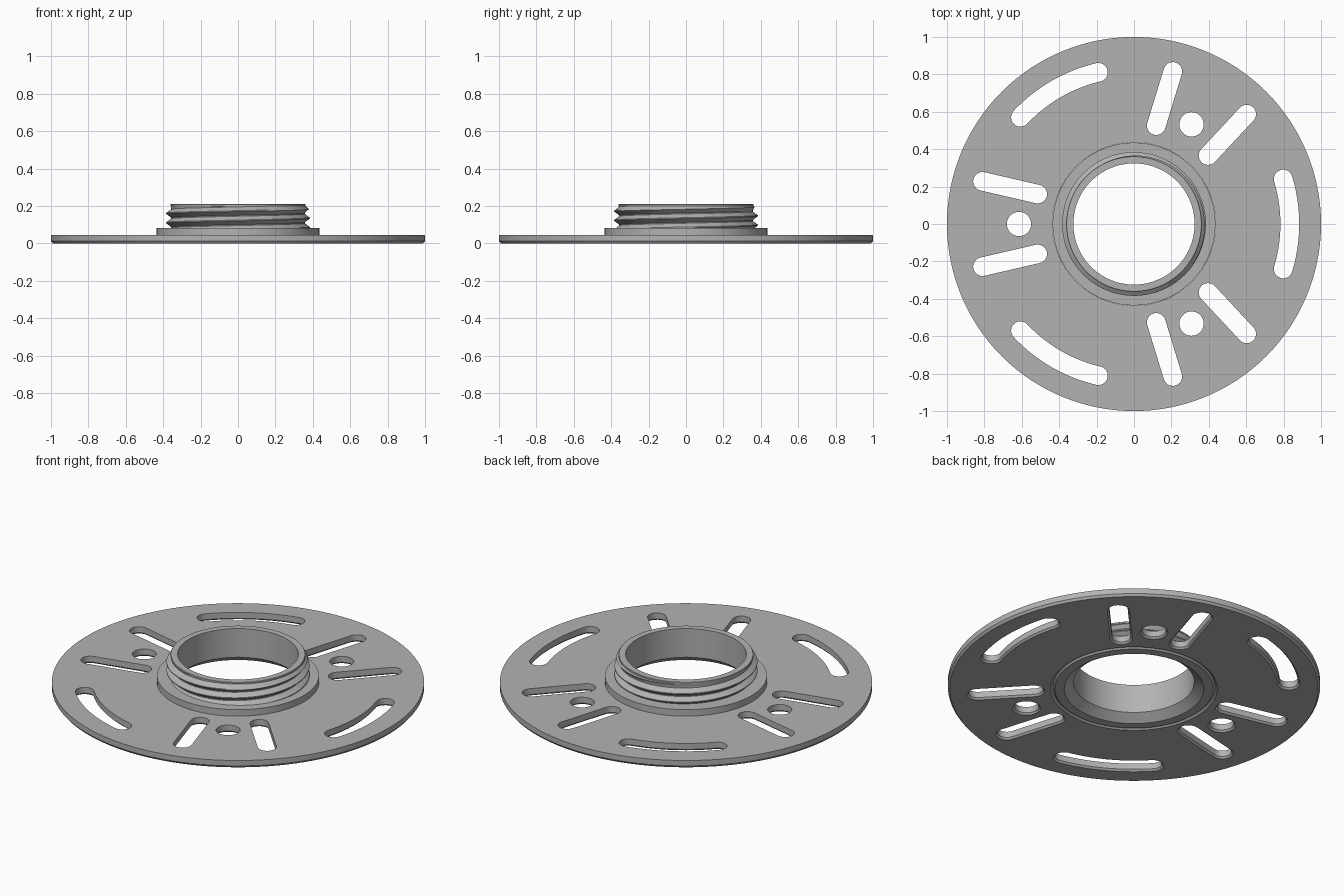
import bpy, bmesh
from math import sin, cos, pi, tau, radians, atan2
from mathutils import Vector

cube = bpy.data.objects.get("Cube")
if cube:
    bpy.data.objects.remove(cube, do_unlink=True)

SEGMENTS = 128
CHAMFER = 0.01

steel = bpy.data.materials.new("grey_steel")
steel.use_nodes = True
GREY = (0.45, 0.45, 0.45, 1)
steel.diffuse_color = GREY
steel.node_tree.nodes["Principled BSDF"].inputs["Base Color"].default_value = GREY


def finish(name, bm):
    mesh = bpy.data.meshes.new(name)
    bm.to_mesh(mesh)
    bm.free()
    mesh.materials.append(steel)
    obj = bpy.data.objects.new(name, mesh)
    bpy.context.collection.objects.link(obj)
    return obj


def smooth(obj):
    bpy.ops.object.select_all(action='DESELECT')
    obj.select_set(True)
    bpy.context.view_layer.objects.active = obj
    bpy.ops.object.shade_smooth_by_angle(angle=radians(25))


def lathe(name, profile):
    """Revolve a closed (radius, height) profile around z."""
    bm = bmesh.new()
    rings = [[bm.verts.new((r * cos(tau * i / SEGMENTS), r * sin(tau * i / SEGMENTS), z))
              for r, z in profile] for i in range(SEGMENTS)]
    for i, ring in enumerate(rings):
        after = rings[(i + 1) % SEGMENTS]
        for j in range(len(profile)):
            k = (j + 1) % len(profile)
            bm.faces.new((ring[j], after[j], after[k], ring[k]))
    bmesh.ops.recalc_face_normals(bm, faces=bm.faces)
    return finish(name, bm)


def outline(path, radius, steps=12):
    """Outline of a rounded slot around a path; one point gives a circle."""
    if len(path) == 1:
        return [path[0] + Vector((cos(a), sin(a))) * radius
                for a in (tau * i / (3 * steps) for i in range(3 * steps))]
    points = []
    for line in (path, path[::-1]):
        for i, p in enumerate(line[:-1]):
            d = line[i + 1] - line[max(i - 1, 0)]
            if i:
                points.append(p + Vector((d.y, -d.x)).normalized() * radius)
        d = line[-1] - line[-2]
        start = atan2(d.y, d.x) - pi / 2
        points += [line[-1] + Vector((cos(start + pi * i / steps), sin(start + pi * i / steps))) * radius
                   for i in range(steps + 1)]
    return points


def add_cutter(bm, path, radius):
    """Prism that flares out below to chamfer the lower edge."""
    levels = [(-CHAMFER, 2 * CHAMFER), (CHAMFER, 0), (0.1, 0)]
    rings = [[bm.verts.new((p.x, p.y, z)) for p in outline(path, radius + grow)]
             for z, grow in levels]
    n = len(rings[0])
    for low, high in zip(rings, rings[1:]):
        for i in range(n):
            k = (i + 1) % n
            bm.faces.new((low[i], low[k], high[k], high[i]))
    bm.faces.new(rings[0][::-1])
    bm.faces.new(rings[-1])


def polar(r, degrees):
    return Vector((r * cos(radians(degrees)), r * sin(radians(degrees))))


# Round plate with chamfered lower edges
plate = lathe("round_plate", [(0.436, CHAMFER), (0.448, 0), (1 - CHAMFER, 0), (1, 0.013),
                              (1, 0.045), (0.436, 0.045)])

# Slots and holes, three times round the plate
bm = bmesh.new()
for turn in (0, 120, 240):
    add_cutter(bm, [polar(0.833, turn - 16.8 + 33.6 * i / 20) for i in range(21)], 0.05)
    add_cutter(bm, [polar(0.615, turn + 60)], 0.065)
    for side in (-1, 1):
        slot = [Vector((0.515, 0.16 * side)), Vector((0.81, 0.228 * side))]
        angle = radians(turn + 60)
        add_cutter(bm, [Vector((p.x * cos(angle) - p.y * sin(angle),
                                p.x * sin(angle) + p.y * cos(angle))) for p in slot], 0.05)
bmesh.ops.recalc_face_normals(bm, faces=bm.faces)
cutter = finish("slot_cutter", bm)
cutter.hide_render = True
cut = plate.modifiers.new("slots", 'BOOLEAN')
cut.operation = 'DIFFERENCE'
cut.solver = 'EXACT'
cut.object = cutter
bpy.context.view_layer.objects.active = plate
bpy.ops.object.modifier_apply(modifier=cut.name)
bpy.data.objects.remove(cutter, do_unlink=True)
smooth(plate)

# Hub: flange, bore with flared mouth, and top rim
BORE, FLANGE, TOP = 0.324, 0.083, 0.21
hub = lathe("flanged_hub", [(0.375, 0), (0.425, 0), (0.435, CHAMFER), (0.435, FLANGE),
                            (0.35, FLANGE), (0.35, 0.2), (0.362, 0.2), (0.362, TOP - 0.002),
                            (0.36, TOP), (BORE, TOP), (BORE, 0.04)])
smooth(hub)

# Helical screw thread around the hub
PITCH, ROOT, CREST, END = 0.05, 0.357, 0.384, 0.201
STOPS = (0.05, 0.45, 0.55, 0.95)


def thread_radius(f):
    rise = (1 - abs(2 * f - 1) - 0.1) / 0.8
    return ROOT + (CREST - ROOT) * min(1, max(0, rise))


bm = bmesh.new()
columns = []
for i in range(SEGMENTS + 1):
    a = tau * i / SEGMENTS
    base = 0.16 + PITCH * ((a - pi) / tau - 0.5)
    column = []
    for k in range(-4, 5):
        for f in STOPS:
            z = min(END, max(FLANGE, base + PITCH * (k + f)))
            r = min(thread_radius(((z - base) / PITCH) % 1), 0.36 + END - z)
            column.append(bm.verts.new((r * cos(a), r * sin(a), z)))
    columns.append(column)
for here, after in zip(columns, columns[1:]):
    for j in range(len(here) - 1):
        bm.faces.new((here[j], after[j], after[j + 1], here[j + 1]))
bmesh.ops.remove_doubles(bm, verts=bm.verts, dist=0.00002)
smooth(finish("screw_thread", bm))
